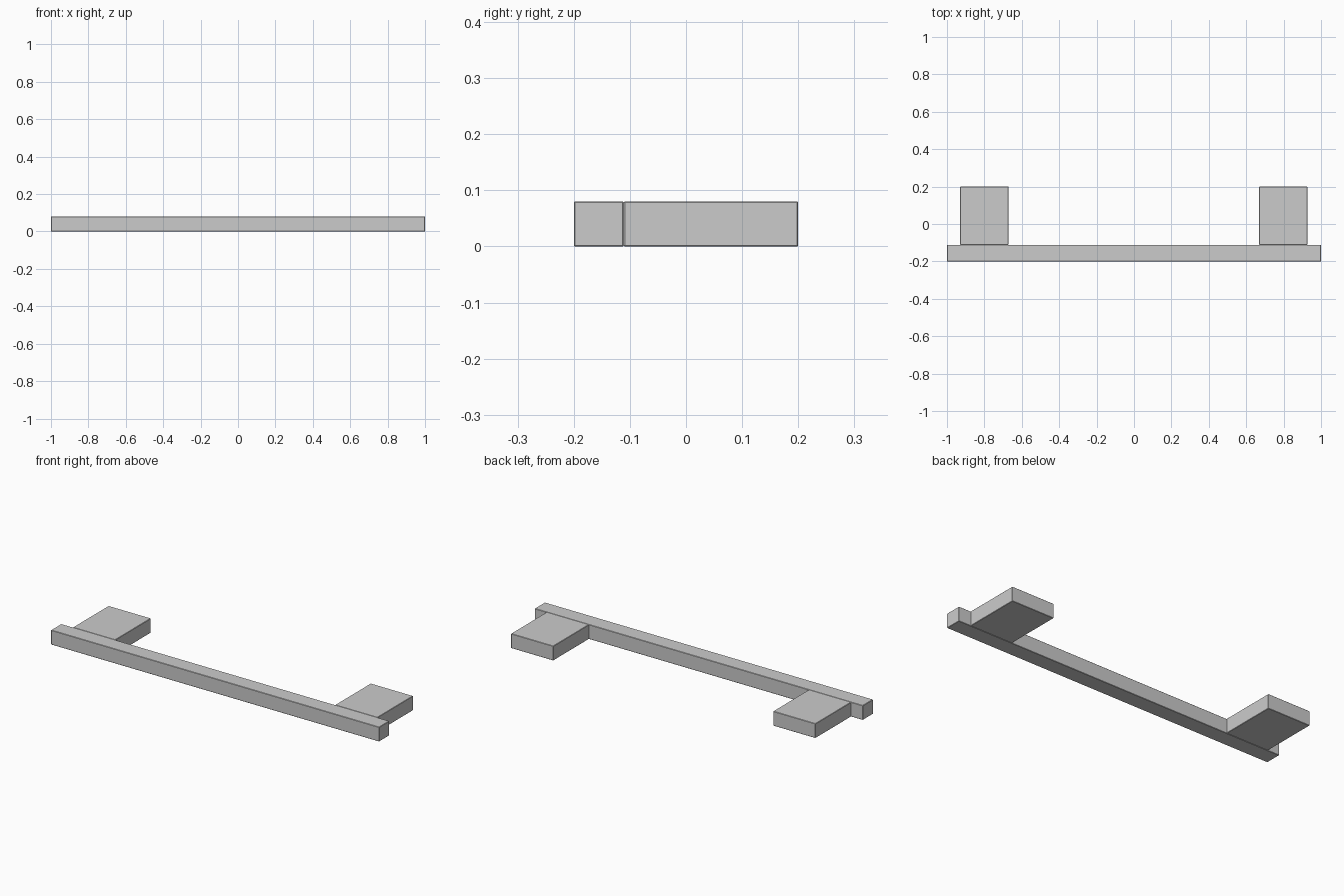
import bpy

if "Cube" in bpy.data.objects:
    bpy.data.objects.remove(bpy.data.objects["Cube"])

HEIGHT = 0.08


def box(name, x0, x1, y0, y1):
    """Box standing on the floor with finely eased edges."""
    bpy.ops.mesh.primitive_cube_add(
        size=1, location=((x0 + x1) / 2, (y0 + y1) / 2, HEIGHT / 2))
    ob = bpy.context.object
    ob.name = name
    ob.scale = (x1 - x0, y1 - y0, HEIGHT)
    bpy.ops.object.transform_apply(location=False, rotation=False, scale=True)
    bevel = ob.modifiers.new("eased_edges", "BEVEL")
    bevel.width = 0.002
    bevel.segments = 1
    return ob


# Long front rail
box("front_rail", -1.0, 1.0, -0.2, -0.111)

# Two mounting blocks behind the rail
for side, cx in (("left", -0.8), ("right", 0.798)):
    box(f"{side}_mounting_block", cx - 0.129, cx + 0.129, -0.111, 0.2)
